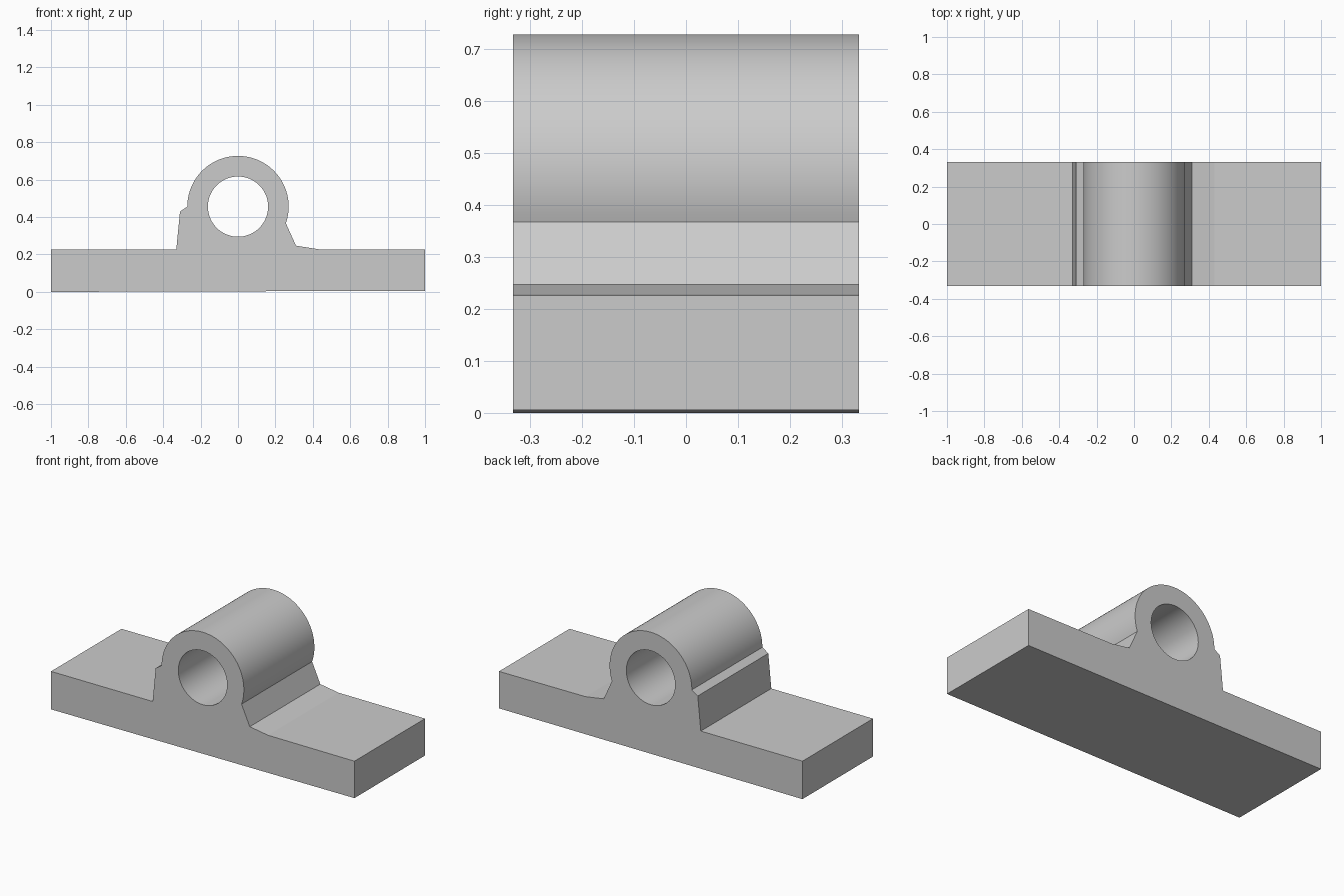
import bpy, bmesh
from math import sin, cos, radians

default = bpy.data.objects.get("Cube")
if default:
    bpy.data.objects.remove(default, do_unlink=True)

HALF_DEPTH = 0.332
AXIS_Z = 0.456
OUTER_R, BORE_R = 0.271, 0.161


def arc(radius, start, end, steps):
    """Points on an arc about the bore axis, in degrees."""
    angles = [radians(start + (end - start) * i / steps) for i in range(steps + 1)]
    return [(radius * cos(a), AXIS_Z + radius * sin(a)) for a in angles]


def add_loop(bm, points):
    """Closed loop of edges on the front plane."""
    verts = [bm.verts.new((x, -HALF_DEPTH, z)) for x, z in points]
    return [bm.edges.new((v, verts[(i + 1) % len(verts)])) for i, v in enumerate(verts)]


# Outline: base plate, right fillet, barrel, left shoulder
outline = [(-1, 0), (1, 0.006), (1, 0.226), (0.43, 0.228), (0.31, 0.247)]
outline += arc(OUTER_R, -19.2, 180, 56)
outline += [(-0.31, 0.43), (-0.33, 0.226), (-1, 0.226)]
bore = arc(BORE_R, 0, 360, 72)[:-1]

# Fill the profile around the bore and extrude it along y
bm = bmesh.new()
edges = add_loop(bm, outline) + add_loop(bm, bore)
bmesh.ops.triangle_fill(bm, edges=edges, use_beauty=True)
solid = bmesh.ops.extrude_face_region(bm, geom=bm.faces[:], use_keep_orig=True)
moved = [g for g in solid["geom"] if isinstance(g, bmesh.types.BMVert)]
bmesh.ops.translate(bm, verts=moved, vec=(0, 2 * HALF_DEPTH, 0))
bmesh.ops.recalc_face_normals(bm, faces=bm.faces[:])

mesh = bpy.data.meshes.new("bearing_block")
bm.to_mesh(mesh)
bm.free()
block = bpy.data.objects.new("bearing_block", mesh)
bpy.context.collection.objects.link(block)

# Plain grey finish
grey = bpy.data.materials.new("plain_grey")
grey.use_nodes = True
color = (0.6, 0.6, 0.6, 1)
grey.diffuse_color = color
grey.node_tree.nodes["Principled BSDF"].inputs["Base Color"].default_value = color
mesh.materials.append(grey)

# Smooth barrel and bore, crisp edges elsewhere
bpy.ops.object.select_all(action="DESELECT")
block.select_set(True)
bpy.context.view_layer.objects.active = block
bpy.ops.object.shade_smooth_by_angle(angle=radians(8))
